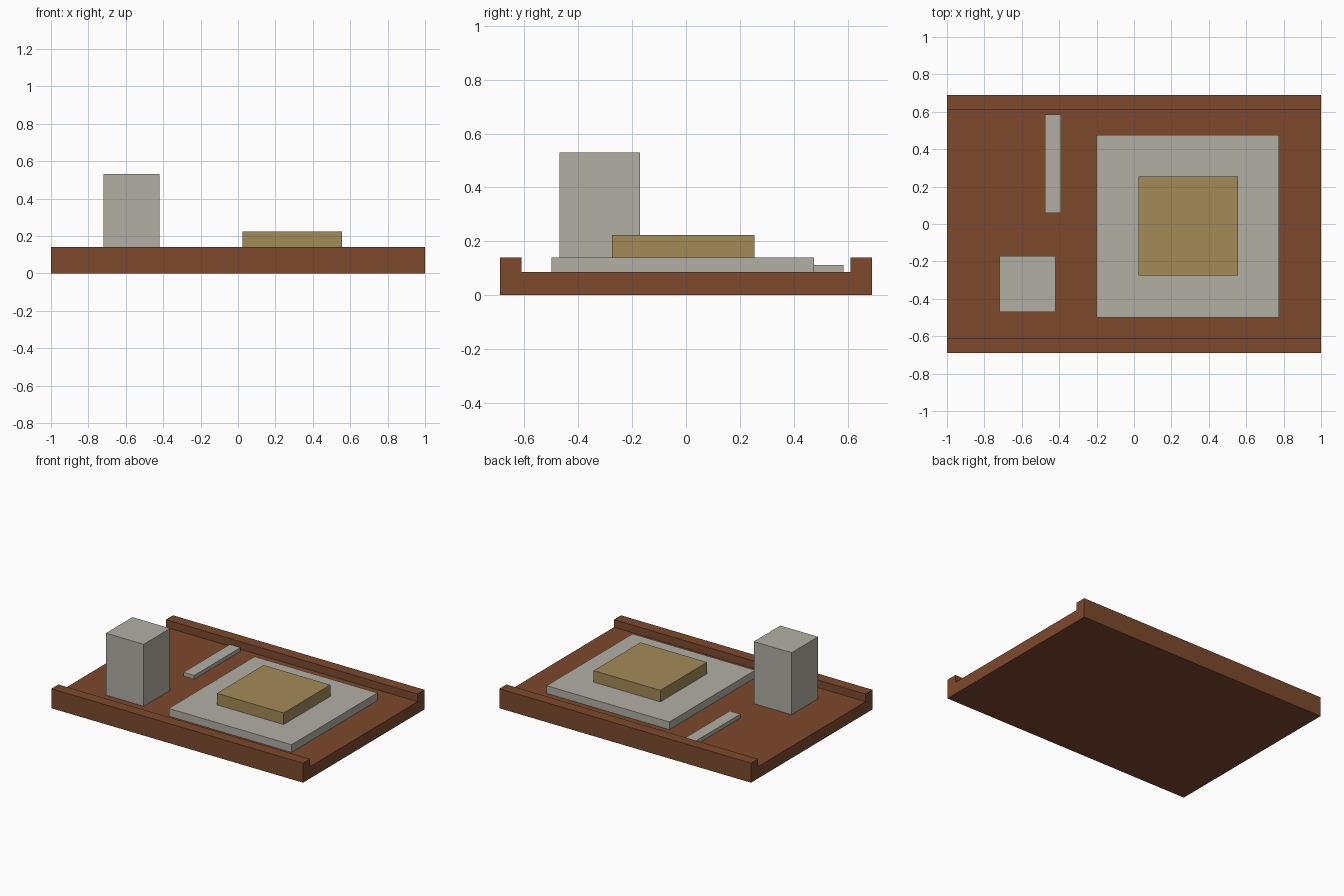
import bpy
import bmesh
from mathutils import Vector

cube = bpy.data.objects.get("Cube")
if cube:
    bpy.data.objects.remove(cube, do_unlink=True)


def material(name, rgb):
    mat = bpy.data.materials.new(name)
    mat.use_nodes = True
    color = (*rgb, 1.0)
    mat.diffuse_color = color
    mat.node_tree.nodes["Principled BSDF"].inputs["Base Color"].default_value = color
    return mat


def finish(name, bm, mat):
    bmesh.ops.recalc_face_normals(bm, faces=bm.faces)
    mesh = bpy.data.meshes.new(name)
    bm.to_mesh(mesh)
    bm.free()
    mesh.materials.append(mat)
    obj = bpy.data.objects.new(name, mesh)
    bpy.context.collection.objects.link(obj)
    return obj


def box(name, low, high, mat):
    low, high = Vector(low), Vector(high)
    bm = bmesh.new()
    bmesh.ops.create_cube(bm, size=1)
    bmesh.ops.scale(bm, vec=high - low, verts=bm.verts)
    bmesh.ops.translate(bm, vec=(low + high) / 2, verts=bm.verts)
    return finish(name, bm, mat)


brown = material("brown wood", (0.205, 0.067, 0.026))
grey = material("warm grey", (0.445, 0.429, 0.376))
gold = material("dull gold", (0.366, 0.258, 0.098))

FLOOR, RIM = 0.085, 0.14

# Tray: channel profile with a rail at front and back, extruded along x
half = [(0.69, 0), (0.69, RIM), (0.61, RIM), (0.61, FLOOR)]
profile = half + [(-y, z) for y, z in reversed(half)]
bm = bmesh.new()
face = bm.faces.new([bm.verts.new((-1, y, z)) for y, z in profile])
extruded = bmesh.ops.extrude_face_region(bm, geom=[face], use_keep_orig=True)
moved = [v for v in extruded["geom"] if isinstance(v, bmesh.types.BMVert)]
bmesh.ops.translate(bm, vec=(2, 0, 0), verts=moved)
finish("tray", bm, brown)

# Square plinth with a raised gold block on it
box("plinth", (-0.2, -0.5, FLOOR), (0.775, 0.475, RIM), grey)
box("raised_block", (0.025, -0.275, RIM), (0.555, 0.255, 0.223), gold)

# Tall block and low strip beside the plinth
box("tall_block", (-0.72, -0.47, FLOOR), (-0.42, -0.17, 0.53), grey)
box("low_strip", (-0.475, 0.06, FLOOR), (-0.39, 0.585, 0.112), grey)
